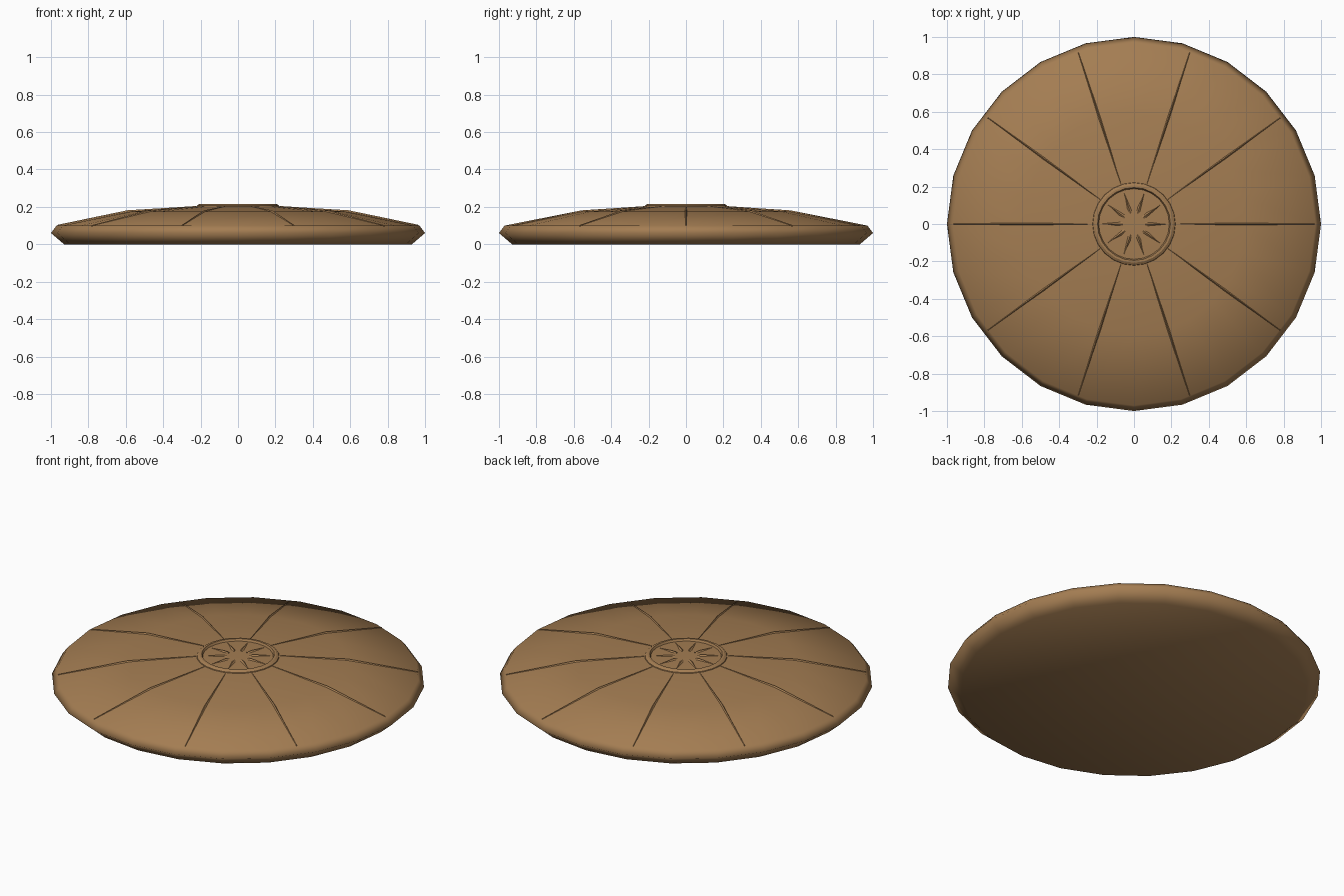
import bpy, bmesh
from math import sin, cos, pi, radians, degrees

cube = bpy.data.objects.get("Cube")
if cube:
    bpy.data.objects.remove(cube, do_unlink=True)

SIDES = 24
SPOKES = 10

# Single warm brown colour
brown = bpy.data.materials.new("warm_brown")
brown.use_nodes = True
colour = (0.37, 0.205, 0.085, 1)
brown.diffuse_color = colour
bsdf = brown.node_tree.nodes["Principled BSDF"]
bsdf.inputs["Base Color"].default_value = colour
bsdf.inputs["Roughness"].default_value = 0.8

# Disc outline from the bottom centre, round the rim, to the top centre
outline = [(0, 0), (0.93, 0), (1.0, 0.06), (0.97, 0.1),
           (0.59, 0.175), (0.22, 0.203), (0, 0.205)]
dome = outline[3:]


def finish(name, bm, angle):
    bmesh.ops.recalc_face_normals(bm, faces=bm.faces)
    mesh = bpy.data.meshes.new(name)
    bm.to_mesh(mesh)
    bm.free()
    obj = bpy.data.objects.new(name, mesh)
    bpy.context.collection.objects.link(obj)
    mesh.materials.append(brown)
    bpy.ops.object.select_all(action='DESELECT')
    obj.select_set(True)
    bpy.context.view_layer.objects.active = obj
    bpy.ops.object.shade_smooth_by_angle(angle=radians(angle))
    return obj


def lathe(name, profile, angle, closed=False):
    """Spin a radius/height profile about the z axis."""
    bm = bmesh.new()
    verts = [bm.verts.new((r, 0, z)) for r, z in profile]
    pairs = list(zip(verts, verts[1:]))
    if closed:
        pairs.append((verts[-1], verts[0]))
    edges = [bm.edges.new(p) for p in pairs]
    bmesh.ops.spin(bm, geom=verts + edges, axis=(0, 0, 1), cent=(0, 0, 0),
                   angle=2 * pi, steps=SIDES, use_merge=True)
    bmesh.ops.remove_doubles(bm, verts=bm.verts, dist=0.0001)
    return finish(name, bm, angle)


def dome_z(r, a):
    """Height of the faceted dome at a polar position."""
    half = 180 / SIDES
    offset = degrees(a) % (2 * half) - half
    r *= cos(radians(offset)) / cos(radians(half))
    for (r0, z0), (r1, z1) in zip(dome, dome[1:]):
        if r >= r1:
            return z0 + (z1 - z0) * (r0 - r) / (r0 - r1)
    return dome[-1][1]


def radial_ridges(name, stations):
    """Ten tapered ridges; stations hold radius, half width, height."""
    bm = bmesh.new()
    for i in range(SPOKES):
        a = 2 * pi * i / SPOKES
        rows = []
        for r, w, h in stations:
            z = dome_z(r, a)
            rows.append([bm.verts.new((r * cos(a) - s * sin(a),
                                       r * sin(a) + s * cos(a), z + dz))
                         for s, dz in ((-w, -0.004), (0, h), (w, -0.004))])
        for p, q in zip(rows, rows[1:]):
            for j in range(3):
                k = (j + 1) % 3
                bm.faces.new((p[j], p[k], q[k], q[j]))
        bm.faces.new(rows[0])
        bm.faces.new(rows[-1])
    return finish(name, bm, 20)


lathe("domed_disc", outline, 89)

# Raised ring around the centre
lathe("centre_ring", [(0.225, 0.195), (0.22, 0.207), (0.207, 0.215),
                      (0.195, 0.215), (0.187, 0.2)], 30, closed=True)

# Long ribs over the dome and short sunburst rays inside the ring
radial_ridges("dome_ribs", [(0.225, 0.002, 0.002), (0.4, 0.007, 0.004),
                            (0.59, 0.010, 0.007), (0.8, 0.006, 0.005),
                            (0.965, 0.004, 0.003)])
radial_ridges("sunburst_rays", [(0.06, 0.016, 0.004), (0.09, 0.014, 0.007),
                                (0.175, 0.001, 0.001)])
